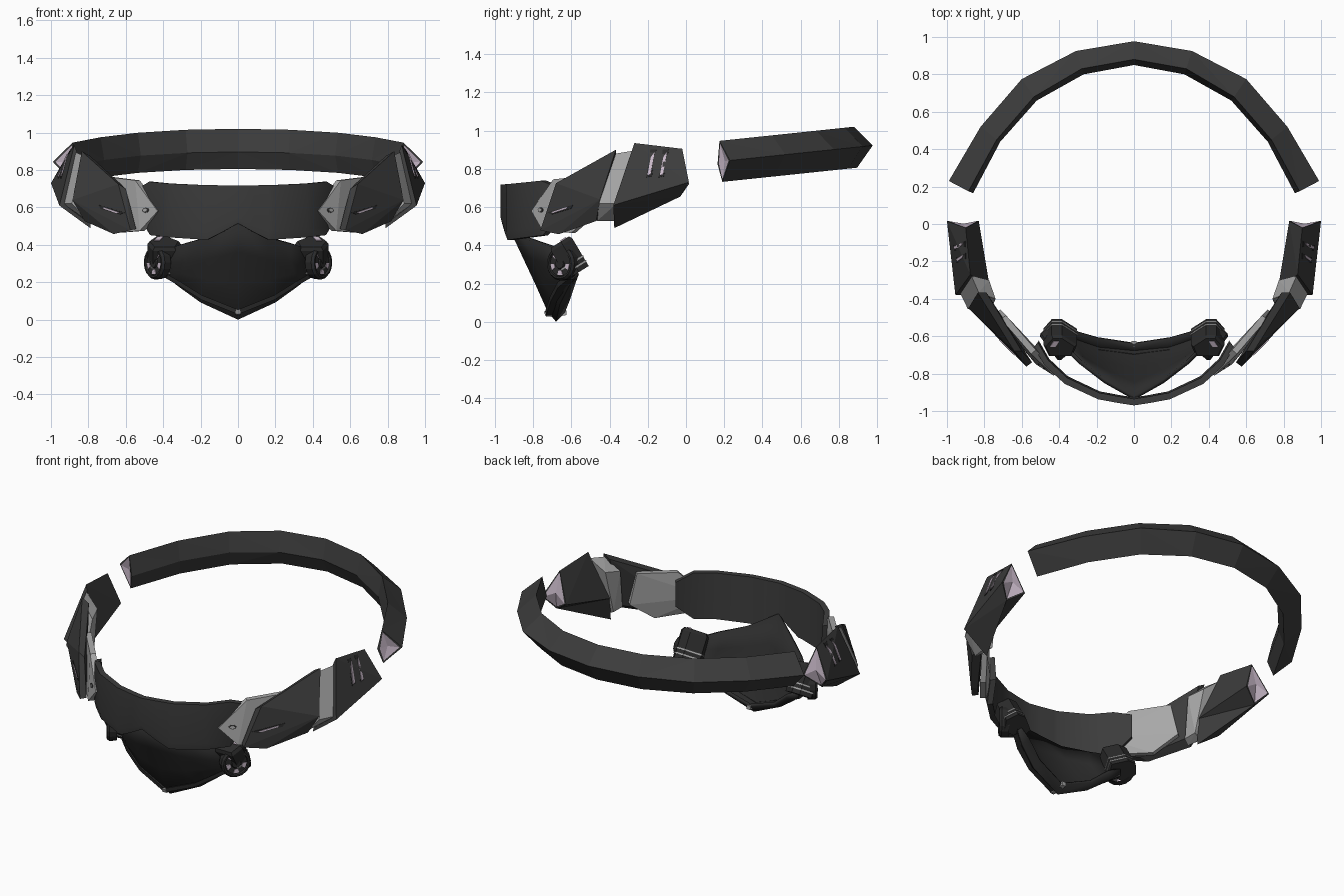
import bpy, bmesh, math
from mathutils import Vector, Matrix
from mathutils.bvhtree import BVHTree

if "Cube" in bpy.data.objects:
    bpy.data.objects.remove(bpy.data.objects["Cube"])


def material(name, c):
    m = bpy.data.materials.new(name)
    m.diffuse_color = (*c, 1)
    m.use_nodes = True
    m.node_tree.nodes["Principled BSDF"].inputs["Base Color"].default_value = m.diffuse_color
    return m


DARK = material("charcoal", (0.045, 0.045, 0.045))
BLACK = material("mask black", (0.024, 0.024, 0.024))
GREY = material("light grey", (0.39, 0.39, 0.39))
PINK = material("pale pink", (0.60, 0.50, 0.60))


def finish(name, bm, mats, mirror=True, smooth=None):
    bmesh.ops.recalc_face_normals(bm, faces=bm.faces)
    me = bpy.data.meshes.new(name)
    bm.to_mesh(me)
    bm.free()
    ob = bpy.data.objects.new(name, me)
    bpy.context.collection.objects.link(ob)
    for m in mats:
        me.materials.append(m)
    if mirror:
        ob.modifiers.new("mirror", 'MIRROR')
    if smooth:
        bpy.context.view_layer.objects.active = ob
        ob.select_set(True)
        bpy.ops.object.shade_smooth_by_angle(angle=math.radians(smooth))
        ob.select_set(False)
    return ob


def cap(bm, face, rim, depth):
    """Inset an end face, poke it and paint it with material 1."""
    bmesh.ops.recalc_face_normals(bm, faces=bm.faces)
    bmesh.ops.inset_region(bm, faces=[face], thickness=rim)
    n = face.normal.copy()
    r = bmesh.ops.poke(bm, faces=[face])
    for f in r["faces"]:
        f.material_index = 1
    r["verts"][0].co += n * depth


def loft(name, rings, mats, closed=True, caps={}, plain=(), mirror=True, smooth=None):
    """Skin equal-length rings; caps maps ring index to (rim, depth)."""
    bm = bmesh.new()
    rows = [[bm.verts.new(p) for p in r] for r in rings]
    n = len(rows[0])
    for a, b in zip(rows, rows[1:]):
        for i in range(n if closed else n - 1):
            j = (i + 1) % n
            bm.faces.new((a[i], a[j], b[j], b[i]))
    for k in plain:
        bm.faces.new(rows[k])
    for k, (rim, depth) in caps.items():
        cap(bm, bm.faces.new(rows[k]), rim, depth)
    if closed and not smooth:
        bmesh.ops.triangulate(bm, faces=bm.faces)
    return finish(name, bm, mats, mirror, smooth)


def hull(name, pts, mat, bevel=0.0):
    bm = bmesh.new()
    for p in pts:
        bm.verts.new(p)
    bmesh.ops.convex_hull(bm, input=bm.verts)
    bmesh.ops.delete(bm, geom=[v for v in bm.verts if not v.link_faces], context='VERTS')
    if bevel:
        bmesh.ops.dissolve_limit(bm, angle_limit=math.radians(4), verts=bm.verts, edges=bm.edges)
        bmesh.ops.bevel(bm, geom=list(bm.edges), offset=bevel, segments=1, affect='EDGES')
    return finish(name, bm, [mat])


def plate(name, yz, target, mat, lift):
    """Thin plate projected sideways onto the outside of a part."""
    me = target.data
    tree = BVHTree.FromPolygons([v.co for v in me.vertices], [p.vertices for p in me.polygons])
    bm = bmesh.new()
    lo, hi = [], []
    for y, z in yz:
        p, n, _, _ = tree.ray_cast(Vector((3, y, z)), Vector((-1, 0, 0)))
        if p is None:
            continue
        n = n if n.x > 0 else -n
        lo.append(bm.verts.new(p - n * 0.002))
        hi.append(bm.verts.new(p + n * lift))
    bm.faces.new(hi)
    bm.faces.new(lo[::-1])
    for i in range(len(hi)):
        j = (i + 1) % len(hi)
        bm.faces.new((lo[i], lo[j], hi[j], hi[i]))
    return finish(name, bm, [mat])


# Rear band: diamond section swept around the back, rising to the rear
outer = [(0, .977), (.31, .925), (.60, .775), (.82, .52), (.99, .23)]
crest = [(0, .88), (.28, .83), (.535, .68), (.735, .45), (.885, .175)]
inner = [(0, .85), (.27, .80), (.52, .66), (.715, .44), (.86, .165)]
rings = []
for o, c, i in zip(outer, crest, inner):
    lift = lambda p, z: (p[0], p[1], z + .105 * p[1])
    rings.append([lift(o, .82), lift(c, .928), lift(i, .808), lift((c[0], c[1] + .015), .712)])
loft("rear_band", rings, [DARK, PINK], caps={-1: (.016, -.012)})

# Side arms: kite section, slanted front, painted rear end
arm = loft("side_arm", [
    [(1.0, .015, .73), (.90, -.02, .905), (.83, .015, .72), (.93, -.03, .655)],
    [(.955, -.38, .61), (.875, -.27, .935), (.77, -.345, .64), (.79, -.375, .49)],
], [DARK, PINK], caps={0: (.012, .006)}, plain=(1,))

# Two slanted vents on each arm
for k, y in enumerate((-.2, -.135)):
    plate(f"arm_vent_frame_{k}", [(y - .008, .755), (y + .022, .762), (y + .045, .9), (y + .014, .9)],
          arm, BLACK, .003)
    plate(f"arm_vent_{k}", [(y - .001, .765), (y + .016, .77), (y + .036, .885), (y + .017, .86)],
          arm, PINK, .006)

# Light joining strip between arm and cheek panel
hull("joining_strip", [
    (.83, -.367, .88), (.87, -.275, .895), (.888, -.455, .62), (.935, -.36, .62),
    (.80, -.466, .527), (.81, -.375, .527), (.74, -.40, .80), (.775, -.30, .82),
    (.76, -.45, .55), (.76, -.36, .55)], GREY)

# Cheek panel: faceted plate with a long ridge
panel = hull("cheek_panel", [
    (.835, -.367, .90), (.64, -.68, .725), (.575, -.762, .478), (.885, -.45, .64),
    (.665, -.665, .458), (.82, -.47, .527), (.79, -.365, .875), (.60, -.68, .70),
    (.545, -.74, .485), (.775, -.44, .56), (.61, -.67, .47)], DARK)
plate("cheek_slot_frame", [(-.725, .572), (-.70, .562), (-.60, .592), (-.59, .612)], panel, BLACK, .003)
plate("cheek_slot", [(-.70, .573), (-.69, .568), (-.62, .592), (-.615, .602)], panel, PINK, .007)

# Grey connector plate behind the cheek panel
edge = [(.71, -.51, .765), (.55, -.695, .745), (.43, -.81, .58), (.525, -.75, .475),
        (.65, -.60, .465), (.74, -.48, .57)]
link = hull("connector_plate", edge + [(x - .025, y + .022, z) for x, y, z in edge], GREY)
ring8 = [(math.cos(a * math.pi / 4), math.sin(a * math.pi / 4)) for a in range(8)]
plate("rivet_seat", [(-.76 + .014 * c, .585 + .014 * s) for c, s in ring8], link, DARK, .003)
plate("rivet", [(-.76 + .009 * c, .585 + .009 * s) for c, s in ring8], link, GREY, .006)

# Front band: thin curved wall, notched over the mask peak, with pointed ends
path = [(0, -.97, .717, .515), (.085, -.957, .718, .468), (.165, -.942, .72, .428),
        (.19, -.938, .72, .428), (.37, -.855, .728, .44), (.475, -.76, .738, .452),
        (.535, -.66, .70, .55)]
rings = []
for x, y, t, b in path:
    n = Vector((x * .9, y, 0)).normalized() * .035
    rings.append([(x, y, t), (x, y, b + .15 * (t - b)), (x * .99, y + .008, b),
                  (x * .99 - n.x, y + .008 - n.y, b), (x - n.x, y - n.y, t)])
loft("front_band", rings, [DARK], plain=(-1,), smooth=25)

# Face mask: creased shell with a turned-back lower rim
rows = [
    [(0, -.94, .52), (.16, -.85, .437), (.29, -.75, .405), (.36, -.68, .385)],
    [(0, -.865, .36), (.155, -.80, .325), (.28, -.73, .31), (.385, -.655, .30)],
    [(0, -.79, .20), (.165, -.755, .215), (.30, -.70, .245), (.385, -.63, .265)],
    [(0, -.725, .055), (.195, -.70, .13), (.315, -.66, .205), (.385, -.61, .245)],
    [(0, -.68, 0), (.20, -.66, .092), (.325, -.615, .182), (.385, -.58, .235)],
    [(0, -.635, .045), (.195, -.605, .12), (.30, -.575, .21), (.37, -.56, .25)],
]
mask = loft("face_mask", rows, [BLACK], closed=False, smooth=28)
sol = mask.modifiers.new("shell", 'SOLIDIFY')
sol.thickness = .022
sol.offset = -1

# Raised trim along the lower mask edge, with small chin clips
trim = [(0, -.725, .042), (.195, -.70, .12), (.315, -.66, .195), (.385, -.61, .235)]
loft("lower_trim", [[(x, y - .012, z + .012), (x, y - .008, z - .014), (x, y + .03, z - .014),
                     (x, y + .03, z + .012)] for x, y, z in trim], [BLACK])
for name, yz in (("chin_clip", ((-.735, .03), (-.744, .055), (-.71, .055), (-.70, .025))),
                 ("rear_chin_clip", ((-.655, .03), (-.655, .055), (-.625, .06), (-.625, .035)))):
    hull(name, [(sx * .013, y, z) for sx in (-1, 1) for y, z in yz], GREY)

# Filter housings: tilted blocks beside the mask, ringed by two pale bands
base, top = Vector((0, -.56, .26)), Vector((0, -.655, .42))
across = Vector((0, .85, .53))
section = [(.385, .06), (.44, .06), (.485, 0), (.455, -.07), (.33, -.07), (.305, 0)]


def slice_at(t, grow=0.0):
    c = base.lerp(top, t)
    k = 1 + grow
    return [c + across * (v * k) + Vector((.395 + (x - .395) * k, 0, 0)) for x, v in section]


hull("filter_housing", slice_at(0) + slice_at(.9) + [p for p in slice_at(1, -.15)], BLACK)
for i, t in enumerate((.14, .30)):
    hull(f"housing_band_{i}", slice_at(t, .05) + slice_at(t + .045, .05), GREY)
hull("housing_top_plate", [top + across * v + Vector((x, 0, 0)) + Vector((0, -.53, .85)) * h
                           for x, v in ((.40, .035), (.43, .035), (.45, 0), (.42, 0))
                           for h in (-.003, .006)], PINK)

# Round filter discs with a raised rim, hub and five vents
axis = Vector((.8, -.6, 0))
frame = Matrix.Translation((.435, -.648, .305)) @ axis.to_track_quat('Z', 'Y').to_matrix().to_4x4()
ring = lambda r, z, n=16: [frame @ Vector((r * math.cos(2 * math.pi * i / n),
                                          r * math.sin(2 * math.pi * i / n), z)) for i in range(n)]
loft("filter_disc", [ring(.088, -.03), ring(.09, .012), ring(.08, .026), ring(.07, .026),
                     ring(.066, .016), ring(.030, .016), ring(.026, .024), ring(.001, .024)], [BLACK])
down = (frame.to_3x3().inverted() @ Vector((0, 0, -1)))
start = math.atan2(down.y, down.x)
for k in range(5):
    c = start + k * 2 * math.pi / 5
    pts = [frame @ Vector((r * math.cos(c + a), r * math.sin(c + a), z))
           for r, a in ((.038, -.26), (.038, .26), (.063, .28), (.063, -.28)) for z in (.014, .02)]
    hull(f"filter_vent_{k}", pts, PINK)
